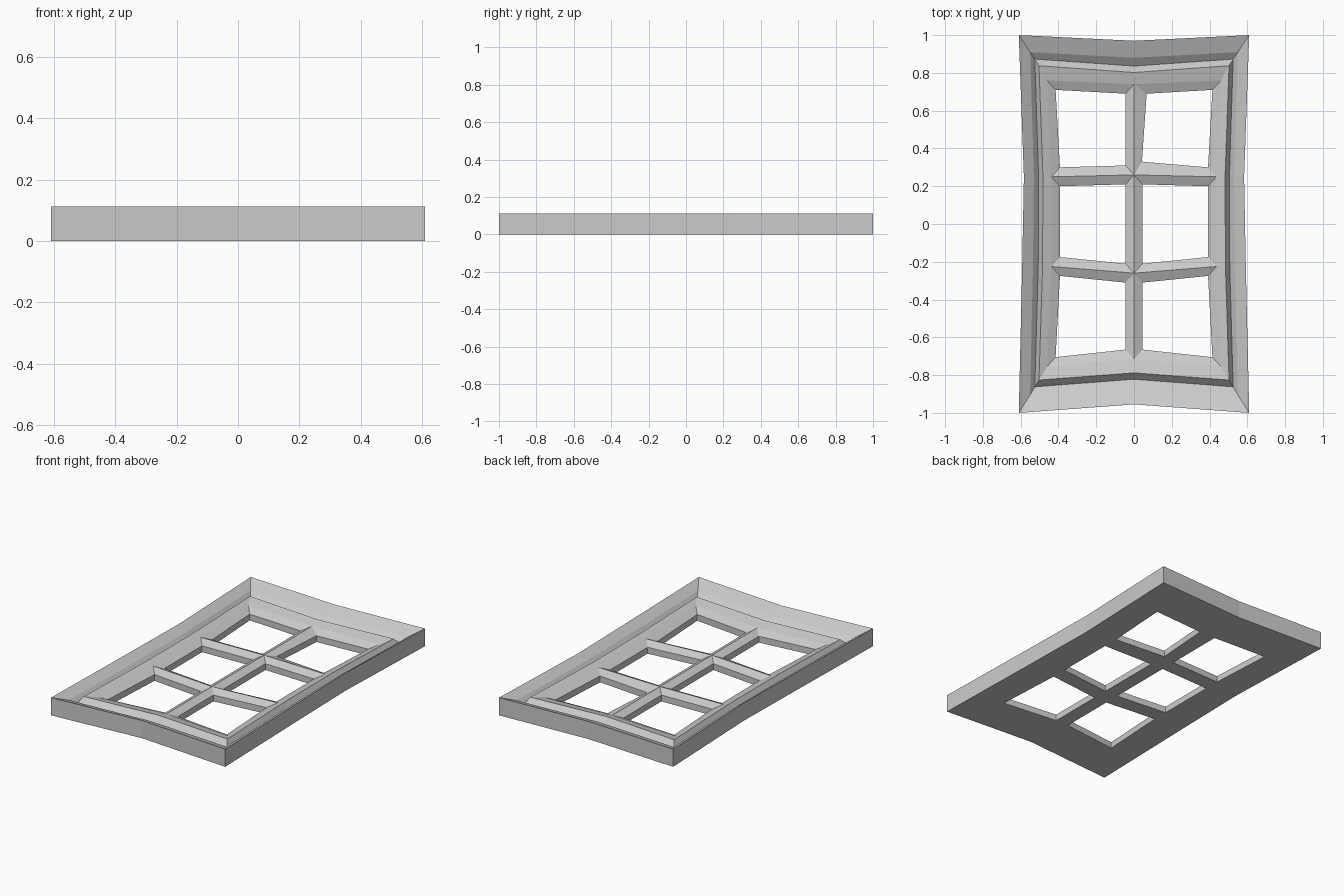
import bpy, bmesh

if "Cube" in bpy.data.objects:
    bpy.data.objects.remove(bpy.data.objects["Cube"])

bm = bmesh.new()


def ring(a, b):
    """Quads between two closed loops with matching points."""
    for i in range(len(a)):
        j = (i + 1) % len(a)
        bm.faces.new([bm.verts.new(p) for p in (a[i], a[j], b[j], b[i])])


def loop(cx, top, top_mid, bot, bot_mid, upper_x, lower_x, z):
    """Slightly pinched ten-point outline of the frame."""
    right = [(cx, bot, z), (lower_x, -.225, z), (upper_x, .25, z), (cx, top, z)]
    left = [(-x, y, h) for x, y, h in reversed(right)]
    return [(0, bot_mid, z)] + right + [(0, top_mid, z)] + left


# Frame moulding: base, raised rim, inward slope, groove, bead, inner edge
outer = (.61, 1.0, .97, -1.0, -.955, .583, .592)
inner = (.46, .76, .74, -.755, -.715, .437, .437)
profile = [
    loop(*inner, 0),
    loop(*outer, 0),
    loop(*outer, .112),
    loop(.55, .91, .88, -.905, -.87, .53, .535, .076),
    loop(.525, .873, .836, -.862, -.822, .505, .507, .045),
    loop(.503, .838, .802, -.826, -.788, .482, .484, .081),
    loop(*inner, .063),
]
for a, b in zip(profile, profile[1:]):
    ring(a, b)

# Glazing bars: ridge lines form a 2 x 3 grid, each cell slopes to its opening
rows = [(.46, -.755, -.715), (.437, -.225, -.26), (.437, .25, .26), (.46, .76, .74)]
grid = [[(-x, y), (0, ym), (x, y)] for x, y, ym in rows]
for r in range(3):
    for c in range(2):
        cell = [grid[r][c], grid[r][c + 1], grid[r + 1][c + 1], grid[r + 1][c]]
        signs = [(1, 1), (-1, 1), (-1, -1), (1, -1)]
        hole = [(p[0] + .045 * s[0], p[1] + .05 * s[1]) for p, s in zip(cell, signs)]
        if (r, c) == (2, 1):  # crooked upper right opening
            hole[0], hole[3] = (.042, .33), (.067, .69)
        levels = [(cell, .063), (hole, .04), (hole, 0), (cell, 0)]
        loops = [[(x, y, z) for x, y in pts] for pts, z in levels]
        for a, b in zip(loops, loops[1:]):
            ring(a, b)

bmesh.ops.remove_doubles(bm, verts=bm.verts, dist=.0005)
bmesh.ops.recalc_face_normals(bm, faces=bm.faces)
mesh = bpy.data.meshes.new("window_frame")
bm.to_mesh(mesh)
bm.free()
bpy.context.collection.objects.link(bpy.data.objects.new("window_frame", mesh))
